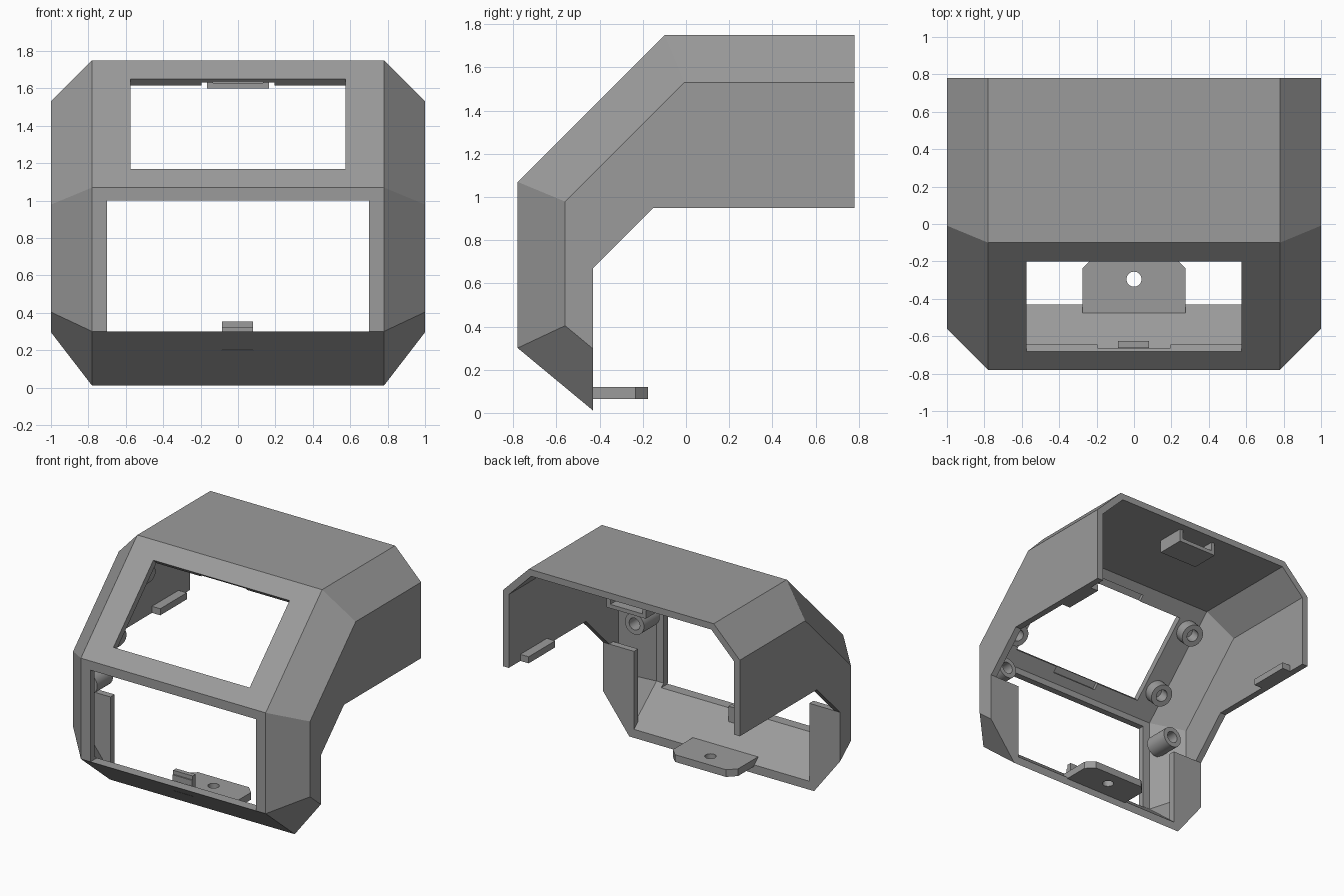
import bpy, bmesh, math
from mathutils import Vector, Matrix

if "Cube" in bpy.data.objects:
    bpy.data.objects.remove(bpy.data.objects["Cube"])

mat = bpy.data.materials.new("mid_grey")
mat.diffuse_color = (0.33, 0.33, 0.33, 1)
mat.use_nodes = True
mat.node_tree.nodes["Principled BSDF"].inputs["Base Color"].default_value = mat.diffuse_color
T = 0.05                      # wall thickness
S = math.sqrt(0.5)
IN = Vector((0, S, -S))       # inward normal of the sloped face


def finish(name, bm):
    bmesh.ops.recalc_face_normals(bm, faces=bm.faces)
    me = bpy.data.meshes.new(name)
    bm.to_mesh(me)
    bm.free()
    me.materials.append(mat)
    ob = bpy.data.objects.new(name, me)
    bpy.context.collection.objects.link(ob)
    return ob


def loft(name, stations):
    """Closed solid through (x, [(y, z), ...]) sections."""
    bm = bmesh.new()
    rings = [[bm.verts.new((x, y, z)) for y, z in p] for x, p in stations]
    n = len(rings[0])
    for a, b in zip(rings, rings[1:]):
        for i in range(n):
            j = (i + 1) % n
            bm.faces.new((a[i], a[j], b[j], b[i]))
    bm.faces.new(rings[0])
    bm.faces.new(rings[-1])
    return finish(name, bm)


def box(name, x, y, z, tilt=0.0, centre=(0, 0, 0)):
    """Box from ranges, optionally tilted about x and moved to a centre."""
    bm = bmesh.new()
    bmesh.ops.create_cube(bm, size=1)
    for v in bm.verts:
        v.co = [r[0] if c < 0 else r[1] for c, r in zip(v.co, (x, y, z))]
    bm.transform(Matrix.Translation(centre) @ Matrix.Rotation(tilt, 4, 'X'))
    return finish(name, bm)


def tube(name, base, axis, length, r, ri):
    """Hollow boss with an open bore."""
    bm = bmesh.new()
    n = 32
    rot = Vector(axis).to_track_quat('Z', 'Y').to_matrix().to_4x4()
    rings = [[bm.verts.new((q * math.cos(2 * math.pi * i / n),
                            q * math.sin(2 * math.pi * i / n), h)) for i in range(n)]
             for q, h in ((r, 0), (r, length), (ri, length), (ri, 0))]
    for k in range(4):
        a, b = rings[k], rings[(k + 1) % 4]
        for i in range(n):
            j = (i + 1) % n
            bm.faces.new((a[i], a[j], b[j], b[i]))
    bm.transform(Matrix.Translation(base) @ rot)
    ob = finish(name, bm)
    smooth(ob)
    return ob


def smooth(ob):
    bpy.ops.object.select_all(action='DESELECT')
    ob.select_set(True)
    bpy.context.view_layer.objects.active = ob
    bpy.ops.object.shade_smooth_by_angle(angle=math.radians(30))


def cut(ob, *cutters):
    """Subtract the cutters and delete them."""
    for c in cutters:
        m = ob.modifiers.new("cut", 'BOOLEAN')
        m.operation, m.solver, m.object = 'DIFFERENCE', 'EXACT', c
        bpy.context.view_layer.update()
        me = bpy.data.meshes.new_from_object(
            ob.evaluated_get(bpy.context.evaluated_depsgraph_get()))
        ob.modifiers.clear()
        ob.data = me
        bpy.data.objects.remove(c)


def skin(d, back):
    """Side outline moved inward by d, from top back round to the floor."""
    f = -0.78 + d
    floor = lambda y: -0.346 - 0.829 * y + 1.299 * d
    end = -0.43 if back < 0.8 else -0.2
    return [(back, 1.75 - d), (-0.10 + 0.414 * d, 1.75 - d),
            (f, f + 1.85 - 1.414 * d), (f, floor(f)), (end, floor(end))]


# Faceted shell with open back and underside
def outer(d):
    return skin(d, 0.78) + [(-0.43, 0.67), (-0.15, 0.95), (0.78, 0.95)]


def inner(d):
    p = skin(d, 0.9)
    return p + [(0.9, p[-1][1])]


shell = loft("shell", [(-1, outer(0.22)), (-0.78, outer(0)), (0.78, outer(0)), (1, outer(0.22))])
cavity = loft("cavity", [(-0.95, inner(0.24)), (-0.76, inner(T)), (0.76, inner(T)), (0.95, inner(0.24))])
# Back plates beside the lower opening are kept out of the cavity
for s in (-1, 1):
    cut(cavity, box("plate_keep", sorted((s * 0.74, s * 1.2)), (-0.48, -0.425), (-0.4, 0.67)))
cut(shell, cavity)

# Lower and sloped openings, and shallow notches behind the sloped one
mid = Vector((0, -0.44, 1.41))
tilt = math.radians(45)
cut(shell,
    box("lower_cut", (-0.70, 0.70), (-0.9, -0.6), (0.30, 1.0)),
    box("slope_cut", (-0.575, 0.575), (-0.34, 0.34), (-0.15, 0.15), tilt, mid),
    box("notch_cut", (-0.195, 0.195), (-0.39, 0.39), (-0.08, -0.025), tilt, mid))

# Screw bosses
for s, side in ((-1, "left"), (1, "right")):
    for y, level in ((-0.25, "upper"), (-0.60, "lower")):
        base = Vector((s * 0.685, y, y + 1.85)) + IN * 0.04
        tube(f"{level}_boss_{side}", base, IN, 0.10, 0.085, 0.045)
    tube(f"front_boss_{side}", (s * 0.785, -0.69, 0.84), (0, 1, 0), 0.19, 0.08, 0.045)
    # Snap bars on the side walls
    box(f"side_bar_{side}", sorted((s * 0.88, s * 0.96)), (0.32, 0.64), (0.95, 1.0))

# Mounting tab with clipped corners and a hole
bm = bmesh.new()
outline = [(-0.275, -0.475), (0.275, -0.475), (0.275, -0.235),
           (0.215, -0.175), (-0.215, -0.175), (-0.275, -0.235)]
face = bm.faces.new([bm.verts.new((x, y, 0.065)) for x, y in outline])
ext = bmesh.ops.extrude_face_region(bm, geom=[face])
bmesh.ops.translate(bm, vec=(0, 0, 0.055), verts=[v for v in ext["geom"] if isinstance(v, bmesh.types.BMVert)])
tab = finish("mounting_tab", bm)
bm = bmesh.new()
bmesh.ops.create_cone(bm, cap_ends=True, segments=32, radius1=0.04, radius2=0.04, depth=0.4,
                      matrix=Matrix.Translation((0, -0.295, 0.1)))
cut(tab, finish("hole_cut", bm))
smooth(tab)

# Small clip on the floor behind the lower opening
box("floor_clip", (-0.085, 0.08), (-0.66, -0.625), (0.20, 0.355))
box("floor_clip_lip", (-0.085, 0.08), (-0.67, -0.65), (0.26, 0.325))

# Latch bracket under the roof
box("latch_base", (-0.165, 0.165), (0.50, 0.72), (1.60, 1.63))
for s, side in ((-1, "left"), (1, "right")):
    box(f"latch_cheek_{side}", sorted((s * 0.135, s * 0.165)), (0.50, 0.72), (1.62, 1.71))
